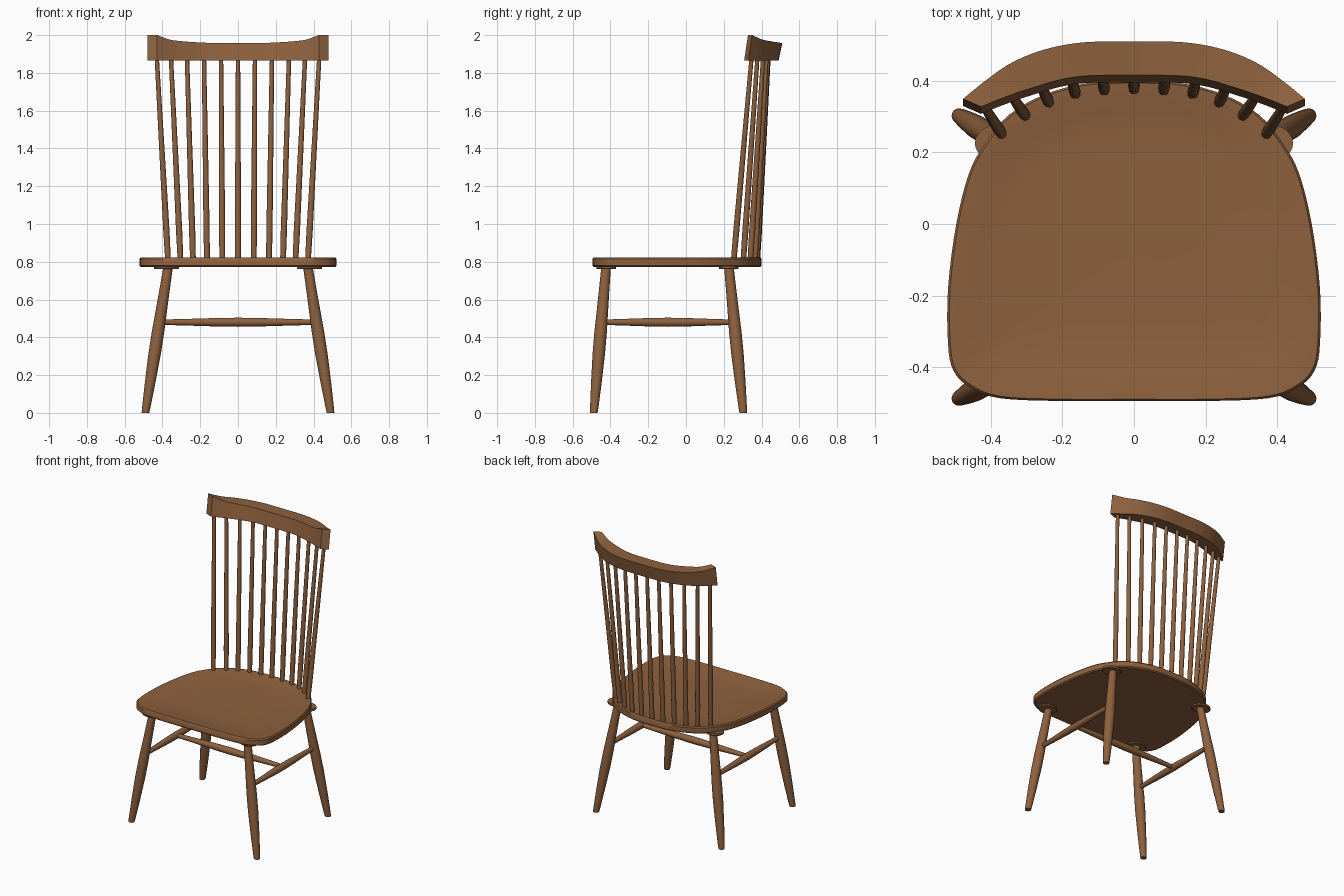
import bpy, bmesh, math
from mathutils import Vector

if "Cube" in bpy.data.objects:
    bpy.data.objects.remove(bpy.data.objects["Cube"])

wood = bpy.data.materials.new("wood")
wood.diffuse_color = (0.27, 0.12, 0.048, 1)
wood.use_nodes = True
wood.node_tree.nodes["Principled BSDF"].inputs["Base Color"].default_value = wood.diffuse_color


def finish(bm, name, angle=35):
    bmesh.ops.recalc_face_normals(bm, faces=bm.faces)
    me = bpy.data.meshes.new(name)
    bm.to_mesh(me)
    bm.free()
    ob = bpy.data.objects.new(name, me)
    bpy.context.collection.objects.link(ob)
    me.materials.append(wood)
    bpy.ops.object.select_all(action='DESELECT')
    ob.select_set(True)
    bpy.context.view_layer.objects.active = ob
    bpy.ops.object.shade_smooth_by_angle(angle=math.radians(angle))
    return ob


def loft(rings, name, closed_caps=True, angle=35):
    bm = bmesh.new()
    vs = [[bm.verts.new(p) for p in r] for r in rings]
    n = len(vs[0])
    for a, b in zip(vs, vs[1:]):
        for i in range(n):
            j = (i + 1) % n
            bm.faces.new((a[i], a[j], b[j], b[i]))
    if closed_caps:
        bm.faces.new(vs[0])
        bm.faces.new(vs[-1])
    return finish(bm, name, angle)


def turned(name, a, b, profile, sides=20):
    # turned rod: profile is (position along rod, radius), ends cut along the main axis
    a, b = Vector(a), Vector(b)
    d = b - a
    k = max(range(3), key=lambda i: abs(d[i]))
    u, v = [Vector([float(i == m) for i in range(3)]) for m in ((k + 1) % 3, (k + 2) % 3)]
    rings = []
    for t, r in profile:
        c = a + d * t
        rings.append([c + u * r * math.cos(2 * math.pi * i / sides)
                      + v * r * math.sin(2 * math.pi * i / sides) for i in range(sides)])
    return loft(rings, name)


def spline(pts, steps):
    # smooth curve through the points
    P = [Vector(p) for p in pts]
    P = [2 * P[0] - P[1]] + P + [2 * P[-1] - P[-2]]
    out = []
    for i in range(1, len(P) - 2):
        p0, p1, p2, p3 = P[i - 1:i + 3]
        for s in range(steps):
            t = s / steps
            out.append(0.5 * (2 * p1 + (p2 - p0) * t + (2 * p0 - 5 * p1 + 4 * p2 - p3) * t * t
                              + (3 * p1 - p0 - 3 * p2 + p3) * t ** 3))
    return out + [P[-2]]


# seat: shield-shaped slab with a shallow dished top
half = [(0, -.495), (.2, -.495), (.376, -.487), (.46, -.456), (.505, -.41), (.52, -.335), (.52, -.18),
        (.497, 0), (.462, .14), (.418, .223), (.35, .305), (.25, .362), (.13, .394), (0, .40)]
right = spline(half, 4)
outline = right + [Vector((-p.x, p.y)) for p in reversed(right[1:-1])]
mid = Vector((0, -.06))


def seat_ring(scale, z):
    return [(*(mid + (p - mid) * scale), z) for p in outline]


loft([seat_ring(s, z) for s, z in [(.985, .773), (1, .780), (1, .814), (.988, .822), (.92, .820),
                                   (.82, .811), (.70, .805), (.45, .803), (.1, .802)]], "seat")

# legs with mounting pads, and side stretchers
leg_profile = [(0, .020), (.03, .022), (.2, .028), (.4, .033), (.55, .033), (.8, .028), (1, .025)]
rung_profile = [(0, .014), (.15, .017), (.35, .022), (.5, .024), (.65, .022), (.85, .017), (1, .014)]
for side, s in (("left", -1), ("right", 1)):
    for end, yb, yt in (("front", -.488, -.422), ("back", .303, .226)):
        turned(f"{end}_leg_{side}", (s * .49, yb, 0), (s * .368, yt, .785), leg_profile)
        pad = [[(s * .379 + r * .066 * math.cos(a), yt + r * .052 * math.sin(a), z)
                for a in [2 * math.pi * i / 24 for i in range(24)]]
               for r, z in ((.95, .761), (1, .764), (1, .778))]
        loft(pad, f"{end}_leg_pad_{side}")
    turned(f"side_stretcher_{side}", (s * .415, -.448, .48), (s * .415, .256, .48), rung_profile)
turned("cross_stretcher", (-.415, -.095, .48), (.415, -.095, .48), rung_profile)

# back spindles, fanned outwards and leaning back
spindles = [(0, .377, 0, .437), (.083, .374, .09, .434), (.164, .364, .18, .426),
            (.238, .340, .27, .408), (.304, .303, .355, .378), (.370, .252, .43, .347)]
spindle_profile = [(0, .015), (.15, .0165), (.5, .0145), (1, .0115)]
for i, (xb, yb, xt, yt) in enumerate(spindles):
    for s in ((1,) if i == 0 else (1, -1)):
        turned(f"spindle_{i}_{'right' if s > 0 else 'left'}", (s * xb, yb, .80),
               (s * xt, yt, 1.88), spindle_profile, 14)

# crest rail: curved board, thick in the middle, raised at the ends
front = spline([(0, .416, 1.957), (.12, .415, 1.958), (.2, .405, 1.961), (.29, .379, 1.967),
                (.36, .355, 1.976), (.428, .328, 2.0)], 5)
back = spline([(0, .51, 1.957), (.14, .508, 1.958), (.25, .488, 1.961), (.34, .452, 1.967),
               (.41, .405, 1.976), (.478, .35, 2.0)], 5)
rings = []
for f, b in zip(front, back):
    rings.append([f, b, Vector((b.x, b.y - .02, 1.865)), Vector((f.x, f.y - .02, 1.865))])
mirrored = [[Vector((-p.x, p.y, p.z)) for p in r] for r in reversed(rings[1:])]
loft(mirrored + rings, "crest_rail")
